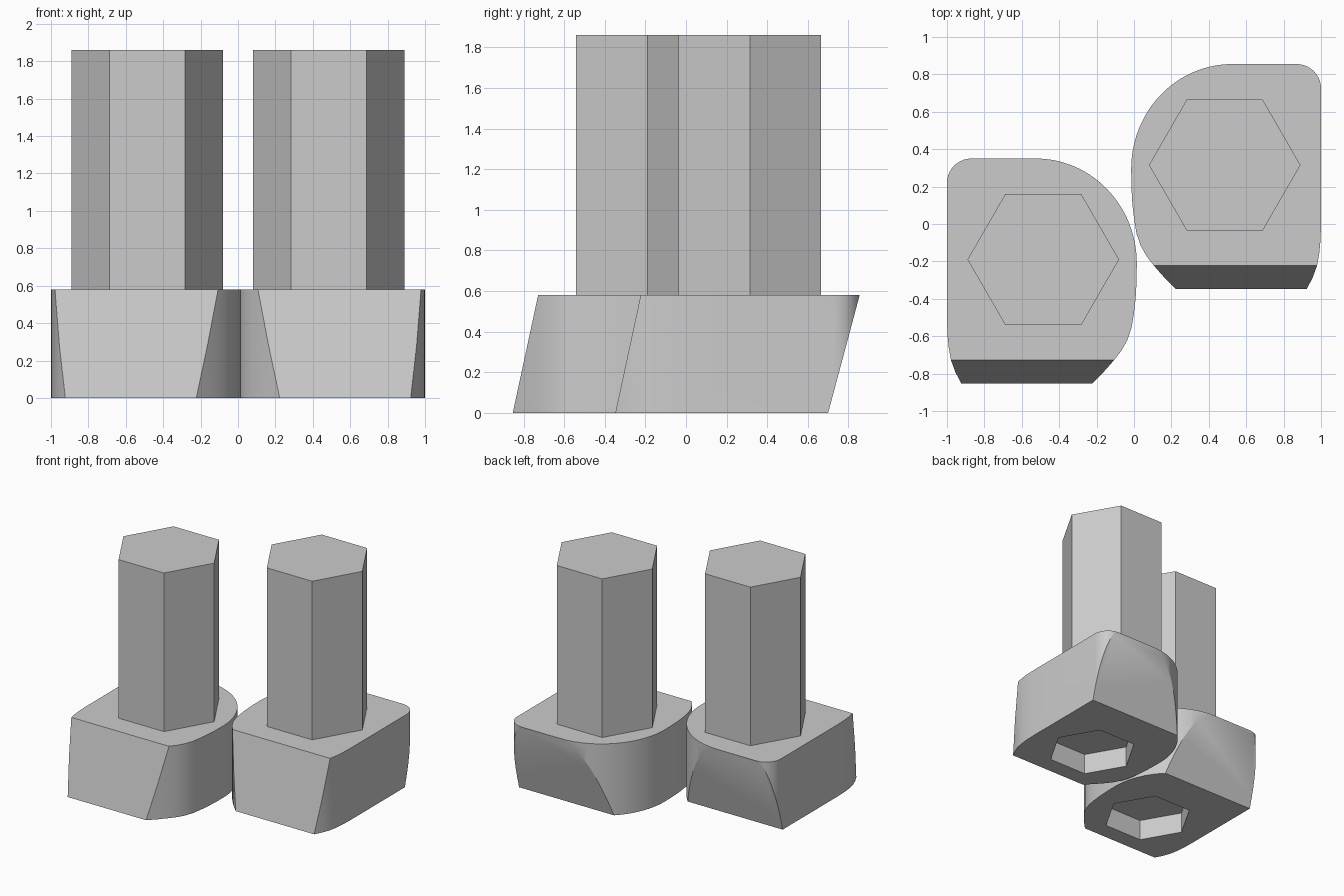
import bpy, bmesh, math
from mathutils import Vector

if "Cube" in bpy.data.objects:
    bpy.data.objects.remove(bpy.data.objects["Cube"])

TOP = 0.58          # height of the foot block
PEG_TOP = 1.86
grey = bpy.data.materials.new("grey")
grey.diffuse_color = (0.6, 0.6, 0.6, 1)
grey.use_nodes = True
grey.node_tree.nodes["Principled BSDF"].inputs["Base Color"].default_value = grey.diffuse_color


def finish(bm, name):
    bmesh.ops.recalc_face_normals(bm, faces=bm.faces[:])
    me = bpy.data.meshes.new(name)
    bm.to_mesh(me)
    bm.free()
    me.materials.append(grey)
    ob = bpy.data.objects.new(name, me)
    bpy.context.collection.objects.link(ob)
    return ob


def prism(points, z0, z1):
    bm = bmesh.new()
    face = bm.faces.new([bm.verts.new((x, y, z0)) for x, y in points])
    ext = bmesh.ops.extrude_face_region(bm, geom=[face])
    verts = [g for g in ext["geom"] if isinstance(g, bmesh.types.BMVert)]
    bmesh.ops.translate(bm, verts=verts, vec=(0, 0, z1 - z0))
    return bm


def arc(cx, cy, rx, ry, a0, a1, n):
    angles = [math.radians(a0 + (a1 - a0) * i / n) for i in range(n + 1)]
    return [(cx + rx * math.cos(a), cy + ry * math.sin(a)) for a in angles]


def hexagon(cx, cy, r):
    return arc(cx, cy, r, r, 0, 300, 5)


def slice_off(bm, point, normal):
    geom = bm.verts[:] + bm.edges[:] + bm.faces[:]
    cut = bmesh.ops.bisect_plane(bm, geom=geom, plane_co=point,
                                 plane_no=normal, clear_outer=True)
    edges = [g for g in cut["geom_cut"] if isinstance(g, bmesh.types.BMEdge)]
    bmesh.ops.contextual_create(bm, geom=edges)


# Plan of the foot: rounded heel corners, tapering toe
outline = (arc(0.87, 0.725, 0.13, 0.13, 0, 90, 10)
           + arc(0.525, 0.295, 0.54, 0.56, 90, 180, 28)
           + [(-0.014, 0.2), (-0.009, 0.11), (0.0, 0.03), (0.013, -0.05),
              (0.035, -0.115), (0.068, -0.173), (0.11, -0.227),
              (0.163, -0.287), (0.22, -0.345), (0.3, -0.42),
              (0.88, -0.42), (0.925, -0.345), (0.955, -0.287), (0.978, -0.225),
              (0.99, -0.16), (0.997, -0.09), (1.0, 0.0)])

for side, s, dy in (("right", 1, 0.0), ("left", -1, -0.505)):
    def place(pts):
        return [(s * x, y + dy) for x, y in pts]

    # Foot block with leaning front and back faces
    bm = prism(place(outline), 0, TOP)
    slice_off(bm, Vector((0, -0.348 + dy, 0)), Vector((0, -TOP, 0.125)))
    slice_off(bm, Vector((0, 0.70 + dy, 0)), Vector((0, TOP, -0.155)))
    foot = finish(bm, side + "_foot")

    # Hexagonal socket in the sole
    cutter = finish(prism(place(hexagon(0.49, 0.085, 0.34)), -0.1, 0.17),
                    side + "_socket_cutter")
    mod = foot.modifiers.new("socket", "BOOLEAN")
    mod.operation = "DIFFERENCE"
    mod.solver = "EXACT"
    mod.object = cutter
    bpy.ops.object.select_all(action="DESELECT")
    bpy.context.view_layer.objects.active = foot
    foot.select_set(True)
    bpy.ops.object.modifier_apply(modifier="socket")
    bpy.data.objects.remove(cutter)
    bpy.ops.object.shade_smooth_by_angle(angle=math.radians(25))

    # Hexagonal peg standing on the foot
    finish(prism(place(hexagon(0.485, 0.315, 0.405)), TOP, PEG_TOP),
           side + "_peg")
